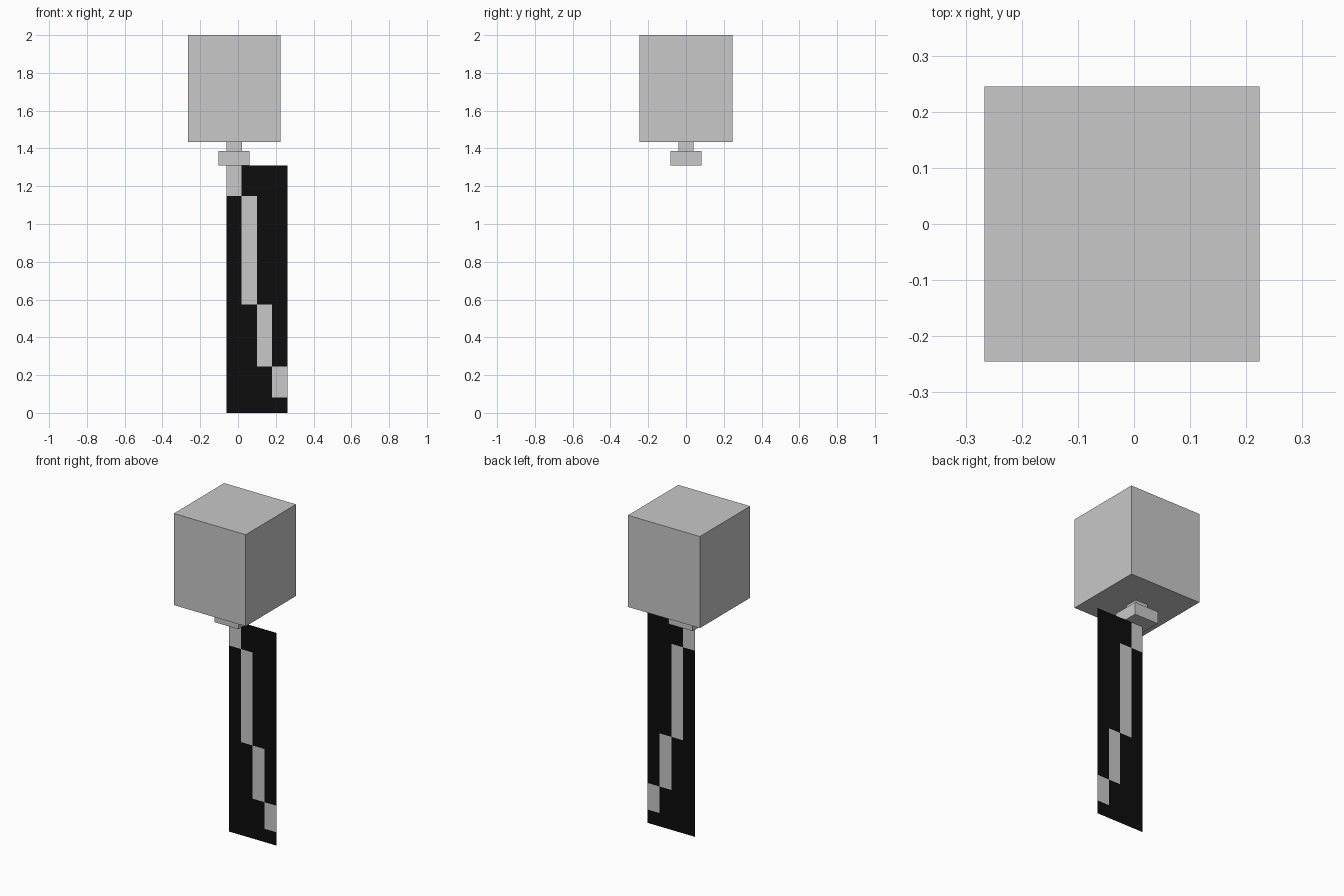
import bpy, bmesh
from mathutils import Matrix

if "Cube" in bpy.data.objects:
    bpy.data.objects.remove(bpy.data.objects["Cube"])


def material(name, value):
    m = bpy.data.materials.new(name)
    m.diffuse_color = (value, value, value, 1)
    m.use_nodes = True
    m.node_tree.nodes["Principled BSDF"].inputs["Base Color"].default_value = m.diffuse_color
    return m


light_grey = material("light grey", 0.58)
black = material("black", 0.004)


def finish(name, bm, mats):
    mesh = bpy.data.meshes.new(name)
    bm.to_mesh(mesh)
    bm.free()
    for m in mats:
        mesh.materials.append(m)
    obj = bpy.data.objects.new(name, mesh)
    bpy.context.collection.objects.link(obj)
    return obj


def square_block(name, width, z0, z1, x=-0.021):
    bm = bmesh.new()
    mat = Matrix.Translation((x, 0, (z0 + z1) / 2)) @ Matrix.Diagonal((width, width, z1 - z0, 1))
    bmesh.ops.create_cube(bm, size=1, matrix=mat)
    finish(name, bm, [light_grey])


# Balloon body, narrow neck and wider knot
square_block("balloon_body", 0.49, 1.435, 2.0)
square_block("balloon_neck", 0.082, 1.387, 1.435)
square_block("balloon_knot", 0.164, 1.311, 1.387)

# Flat hanging panel: 4 x 16 cells with a stepped light string on black
X0, X1, HEIGHT, COLS, ROWS = -0.062, 0.262, 1.311, 4, 16
cw, ch = (X1 - X0) / COLS, HEIGHT / ROWS
string_rows = [(14, 16), (7, 14), (3, 7), (1, 3)]  # lit rows in each column
bm = bmesh.new()
grid = [[bm.verts.new((X0 + c * cw, 0, r * ch)) for r in range(ROWS + 1)]
        for c in range(COLS + 1)]
for c, (low, high) in enumerate(string_rows):
    for r in range(ROWS):
        f = bm.faces.new((grid[c][r], grid[c + 1][r], grid[c + 1][r + 1], grid[c][r + 1]))
        f.material_index = 0 if low <= r < high else 1
finish("string_panel", bm, [light_grey, black])
